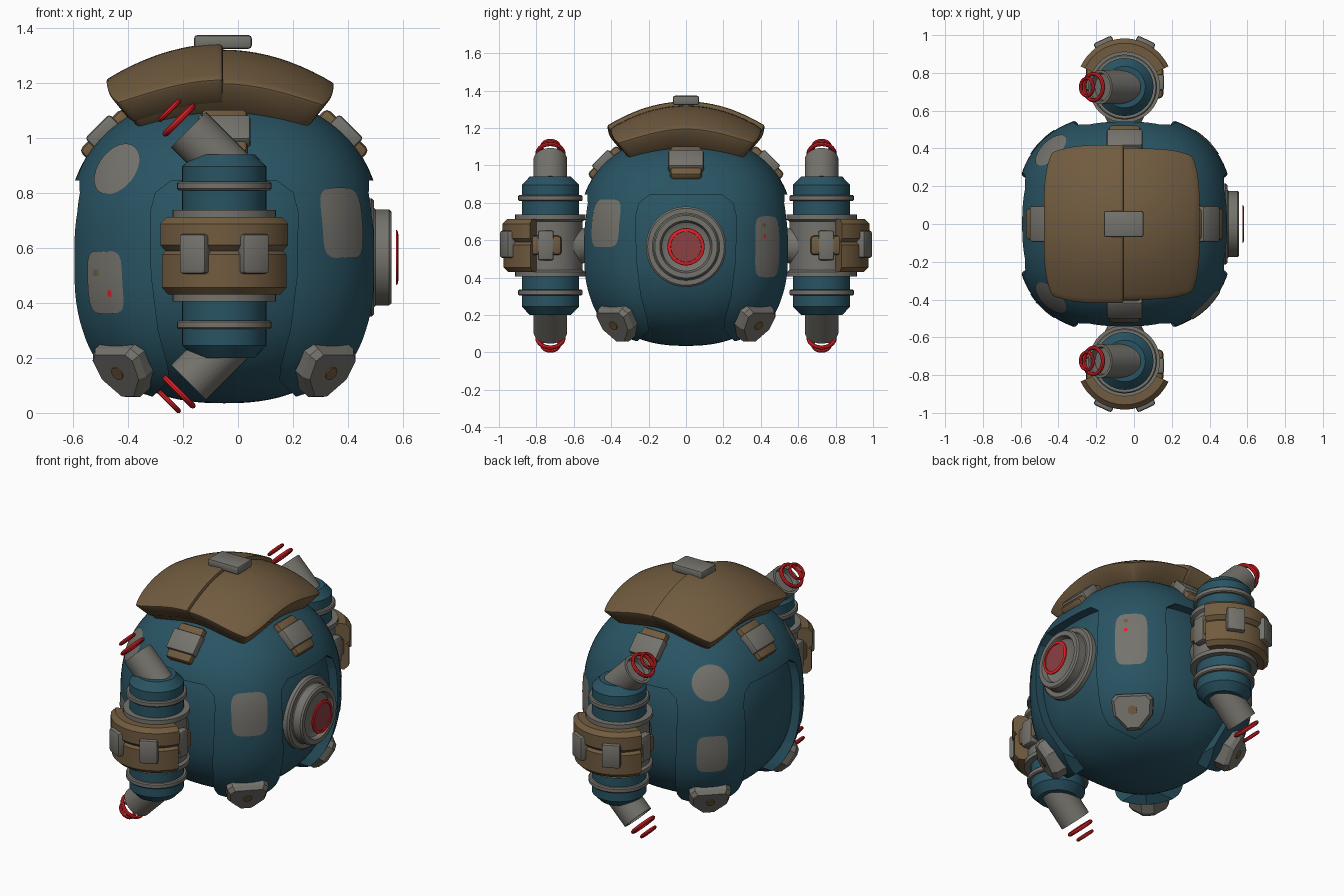
import bpy, bmesh, math
from mathutils import Matrix, Vector

if "Cube" in bpy.data.objects:
    bpy.data.objects.remove(bpy.data.objects["Cube"])

def material(name, rgb):
    m = bpy.data.materials.new(name)
    m.diffuse_color = (*rgb, 1)
    m.use_nodes = True
    m.node_tree.nodes["Principled BSDF"].inputs["Base Color"].default_value = m.diffuse_color
    return m

BLUE = material("deep blue", (0.022, 0.088, 0.125))
BROWN = material("brown padding", (0.165, 0.105, 0.05))
GRAY = material("warm gray", (0.175, 0.17, 0.15))
RED = material("bright red", (0.75, 0.015, 0.02))
DULL = material("dull red lens", (0.27, 0.05, 0.055))
CX, CZ = -0.05, 0.57
C = Vector((CX, 0, CZ))

def finish(name, bm, mat, M=Matrix(), angle=35):
    bm.transform(M)
    bmesh.ops.recalc_face_normals(bm, faces=bm.faces)
    me = bpy.data.meshes.new(name)
    bm.to_mesh(me)
    bm.free()
    me.materials.append(mat)
    ob = bpy.data.objects.new(name, me)
    bpy.context.collection.objects.link(ob)
    smooth(ob, angle)
    return ob

def smooth(ob, angle=35):
    bpy.ops.object.select_all(action='DESELECT')
    ob.select_set(True)
    bpy.context.view_layer.objects.active = ob
    bpy.ops.object.shade_smooth_by_angle(angle=math.radians(angle))

def frame(pos, normal, up=(0, 0, 1)):
    n = Vector(normal).normalized()
    r = Vector(up).cross(n).normalized()
    u = n.cross(r)
    return Matrix.Translation(pos) @ Matrix((r, u, n)).transposed().to_4x4()

def box(name, size, M, mat, bev=0.012):
    bm = bmesh.new()
    bmesh.ops.create_cube(bm, size=1)
    bmesh.ops.scale(bm, vec=size, verts=bm.verts)
    bmesh.ops.bevel(bm, geom=bm.edges[:], offset=bev, segments=2, affect='EDGES', profile=0.5)
    return finish(name, bm, mat, M)

def sweep(name, section, mat, M, a0=0.0, a1=math.tau, n=40, closed=False):
    """Turn a (radius, height) section about local z, fully or over an arc."""
    full = a1 - a0 > 6.28
    bm = bmesh.new()
    rows = []
    for i in range(n if full else n + 1):
        a = a0 + (a1 - a0) * i / n
        rows.append([bm.verts.new((r * math.cos(a), r * math.sin(a), z)) for r, z in section])
    k = len(section)
    for i in range(n):
        p, q = rows[i], rows[(i + 1) % len(rows)]
        for j in range(k if closed else k - 1):
            bm.faces.new((p[j], p[(j + 1) % k], q[(j + 1) % k], q[j]))
    if not full:
        bm.faces.new(rows[0])
        bm.faces.new(rows[-1])
    bmesh.ops.remove_doubles(bm, verts=bm.verts, dist=1e-5)
    return finish(name, bm, mat, M)

def ring(name, R, t, mat, M):
    sec = [(R + t * math.cos(a * math.tau / 8), t * math.sin(a * math.tau / 8)) for a in range(8)]
    return sweep(name, sec, mat, M, closed=True)

def surf(d, a=0.58, p=2.5):
    """Point on the rounded-cube body in direction d from its centre."""
    return d * (a / sum(abs(c) ** p for c in d) ** (1 / p))

def ball(name, a, p):
    bm = bmesh.new()
    bmesh.ops.create_cube(bm, size=2)
    bmesh.ops.subdivide_edges(bm, edges=bm.edges[:], cuts=25, use_grid_fill=True)
    for v in bm.verts:
        d = Vector([math.tan(c * math.pi / 4) for c in v.co])
        v.co = surf(d, a, p)
    return finish(name, bm, BLUE, Matrix.Translation(C))

# Body: inner ball and outer shell with four arched openings
ball("inner_body", 0.535, 2.4)
shell = ball("outer_shell", 0.58, 2.5)
half = [(0.19, 0.845), (0.25, 0.80), (0.268, 0.73), (0.265, 0.5), (0.24, 0.3), (0.205, 0.17), (0.2, 0.12),
        (0.26, 0.06), (0.7, 0.045), (0.7, -0.3)]
outline = half + [(-x, z) for x, z in reversed(half)]
for k in range(2):
    bm = bmesh.new()
    f = bm.faces.new([bm.verts.new((x, -1, z - CZ)) for x, z in outline])
    ext = bmesh.ops.extrude_face_region(bm, geom=[f])
    bmesh.ops.translate(bm, vec=(0, 2, 0), verts=[v for v in ext['geom'] if isinstance(v, bmesh.types.BMVert)])
    cutter = finish("arch_cutter", bm, BLUE, Matrix.Translation(C) @ Matrix.Rotation(k * math.pi / 2, 4, 'Z'))
    cutter.hide_render = True
    mod = shell.modifiers.new("arch", 'BOOLEAN')
    mod.operation, mod.solver, mod.object = 'DIFFERENCE', 'EXACT', cutter
    bpy.context.view_layer.objects.active = shell
    bpy.ops.object.modifier_apply(modifier="arch")
    bpy.data.objects.remove(cutter)
smooth(shell)

# Painted patches that follow the corner columns
def patch(name, az, z, w, h, mat, power=5, lift=1.006, side=0.0):
    a = math.radians(az)
    lo, hi = 0.1, 1.2                      # find horizontal reach at this height
    for _ in range(30):
        m = (lo + hi) / 2
        d = Vector((m * math.cos(a), m * math.sin(a), z - CZ))
        lo, hi = (lo, m) if d.length > surf(d).length else (m, hi)
    T = Vector((-math.sin(a), math.cos(a), 0))
    U = d.normalized().cross(T)
    bm = bmesh.new()
    prev, n = None, 40
    mid = bm.verts.new(surf(d + T * side) * lift)
    for k in range(1, 6):
        row = []
        for i in range(n):
            t = i * math.tau / n
            c, s = math.cos(t), math.sin(t)
            r = k / 5 / (abs(c) ** power + abs(s) ** power) ** (1 / power)
            row.append(bm.verts.new(surf(d + T * (side + w * r * c) + U * (h * r * s)) * lift))
        for i in range(n):
            j = (i + 1) % n
            bm.faces.new((mid, row[i], row[j]) if prev is None else (prev[i], row[i], row[j], prev[j]))
        prev = row
    finish(name, bm, mat, Matrix.Translation(C))

for az in (135, 225):
    patch("round_patch", az, 0.89, 0.108, 0.105, GRAY, 2)
    patch("lower_patch", az, 0.475, 0.09, 0.115, GRAY)
patch("upper_patch", 315, 0.69, 0.105, 0.13, GRAY)
patch("tall_patch", 45, 0.565, 0.092, 0.165, GRAY)
patch("small_lamp", 225, 0.51, 0.016, 0.012, BROWN, 3, 1.01, -0.035)
patch("small_lamp", 225, 0.435, 0.01, 0.012, RED, 3, 1.01, 0.03)
patch("small_lamp", 45, 0.68, 0.012, 0.012, BROWN, 3, 1.01, -0.03)
patch("small_lamp", 45, 0.62, 0.01, 0.012, RED, 3, 1.01, -0.03)

# Feet: shield-shaped blocks under each column
shield = [(-0.09, 0.09), (0.09, 0.09), (0.118, 0.06), (0.11, -0.03), (0.035, -0.115), (-0.035, -0.115),
          (-0.11, -0.03), (-0.118, 0.06)]
for sx in (-1, 1):
    for sy in (-1, 1):
        M = frame((CX + sx * 0.345, sy * 0.345, 0.18), (sx, sy, -0.85))
        bm = bmesh.new()
        rows = [[bm.verts.new((x * s, y * s, z)) for x, y in shield]
                for s, z in ((1, -0.06), (1, 0.045), (0.86, 0.07))]
        for p, q in zip(rows, rows[1:]):
            for i in range(8):
                bm.faces.new((p[i], p[(i + 1) % 8], q[(i + 1) % 8], q[i]))
        bm.faces.new(rows[0])
        bm.faces.new(rows[-1])
        finish("foot", bm, GRAY, M, 25)
        sweep("foot_stud", [(0.026, 0.06), (0.026, 0.075), (0, 0.075)], BROWN, M, n=16)

# Top padding: a curved square cushion with a raised half
def cushion(name, u0, scale, lift, thick):
    n, m = 20, 24
    bm = bmesh.new()
    top, low = [], []
    centre = Vector((0, 0, 0.65))
    for i in range(n + 1):
        for j in range(m + 1):
            u, v = u0 + (0.0 - u0 if u0 > -1 else 1 + (scale == 1) * 1.0) * i / n, -1 + 2 * j / m
            x, y = 0.408 * scale * u * (1 - 0.1 * v ** 4), 0.405 * scale * v * (1 - 0.1 * u ** 4)
            p = Vector((x, y, 1.32 - 0.75 * (x * x + y * y)))
            d = (p - centre).normalized()
            top.append(bm.verts.new(p + d * lift))
            low.append(bm.verts.new(p - d * (thick - lift)))
    for g in (top, low):
        for i in range(n):
            for j in range(m):
                k = i * (m + 1) + j
                bm.faces.new((g[k], g[k + 1], g[k + m + 2], g[k + m + 1]))
    w = m + 1
    loop = list(range(m)) + [i * w + m for i in range(n)] + [n * w + j for j in range(m, 0, -1)] + [i * w for i in range(n, 0, -1)]
    for a, b in zip(loop, loop[1:] + loop[:1]):
        bm.faces.new((top[a], top[b], low[b], low[a]))
    bmesh.ops.recalc_face_normals(bm, faces=bm.faces)
    sharp = [e for e in bm.edges if e.calc_face_angle(0) > 0.8]
    bmesh.ops.bevel(bm, geom=sharp, offset=0.012, segments=2, affect='EDGES', profile=0.5)
    finish(name, bm, BROWN, Matrix.Translation((-0.055, 0, 0)))

cushion("top_cushion", -1, 1, 0, 0.135)
cushion("raised_cushion_half", -1, 1.015, 0.022, 0.11)
box("top_clip", (0.21, 0.14, 0.05), Matrix.Translation((-0.055, 0, 1.348)), GRAY)

# Clips and straps holding the cushion on four sides
for k in range(4):
    d = Vector((math.cos(k * math.pi / 2), math.sin(k * math.pi / 2), 0))
    M = frame(C + d * 0.43 + Vector((0, 0, 0.44)), d + Vector((0, 0, 1)))
    box("strap", (0.17, 0.22, 0.06), M, BROWN, 0.02)
    box("strap_clip", (0.19, 0.125, 0.075), M @ Matrix.Translation((0, 0, 0.008)), GRAY)

# Eye: stepped socket with a floating red ring
E = frame((0, 0, 0.565), (1, 0, 0))
sweep("eye_socket", [(0, 0.4), (0.205, 0.4), (0.215, 0.41), (0.215, 0.485), (0.205, 0.495), (0.18, 0.495), (0.175, 0.5),
                     (0.175, 0.548), (0.167, 0.557), (0.14, 0.557), (0.13, 0.53), (0.11, 0.52), (0, 0.52)], GRAY, E, n=48)
sweep("eye_ring", [(0.08, 0.574), (0.1, 0.574), (0.098, 0.58), (0.082, 0.583)], RED, E, closed=True)
sweep("eye_lens", [(0, 0.574), (0.081, 0.574), (0.081, 0.578), (0, 0.578)], DULL, E)

# Side thruster arms
def rect(r0, r1, z0, z1, b=0.02):
    return [(r0, z0), (r1 - b, z0), (r1, z0 + b), (r1, z1 - b), (r1 - b, z1), (r0, z1)]

for sy in (-1, 1):
    A = Matrix.Translation((CX, sy * 0.725, 0))
    sweep("arm_core", [(0, 0.2), (0.11, 0.2), (0.153, 0.245), (0.153, 0.895), (0.11, 0.94), (0, 0.94)], BLUE, A)
    for z in (0.32, 0.825):
        sweep("arm_ring", rect(0.12, 0.172, z - 0.016, z + 0.016, 0.006), GRAY, A, closed=True)
    sweep("arm_band", [(0.14, 0.405), (0.188, 0.405), (0.188, 0.43), (0.172, 0.44), (0.172, 0.7),
                       (0.188, 0.71), (0.188, 0.737), (0.14, 0.737)], GRAY, A, closed=True)
    sweep("arm_mount", [(0, 0.45), (0.075, 0.45), (0.085, 0.53), (0.12, 0.6), (0.12, 0.66), (0, 0.66)],
          GRAY, frame((CX, 0, 0.57), (0, sy, 0)))
    # padded guard on the outer side, in two overlapping pieces
    mid = sy * math.pi / 2
    for r, z0, z1 in ((0.25, 0.43, 0.6), (0.257, 0.585, 0.712)):
        sweep("arm_guard", rect(0.16, r, z0, z1, 0.025), BROWN, A, mid - 1.13, mid + 1.13, 24, True)
    for s in (-1, 1):
        a = mid + s * 0.44
        d = Vector((math.cos(a), math.sin(a), 0))
        box("guard_clip", (0.105, 0.145, 0.06), frame(A.translation + d * 0.248 + Vector((0, 0, 0.578)), d), GRAY)
        side = A.translation + Vector((s * 0.18, sy * 0.025, 0.572))
        box("side_strap", (0.17, 0.105, 0.05), frame(side, (s, 0, 0)), BROWN, 0.02)
        box("side_clip", (0.085, 0.16, 0.06), frame(side, (s, 0, 0)), GRAY)
        # angled nozzle and floating thrust rings at each end
        N = frame((CX, sy * 0.725, CZ + s * 0.33), (-1, 0, s), (0, 1, 0))
        sweep("nozzle", [(0, -0.03), (0.09, -0.03), (0.09, 0.183), (0.075, 0.183), (0.07, 0.15), (0, 0.15)], GRAY, N)
        ring("thrust_ring_large", 0.07, 0.011, RED, N @ Matrix.Translation((0, 0, 0.232)))
        ring("thrust_ring_small", 0.047, 0.009, RED, N @ Matrix.Translation((0, 0, 0.282)))
